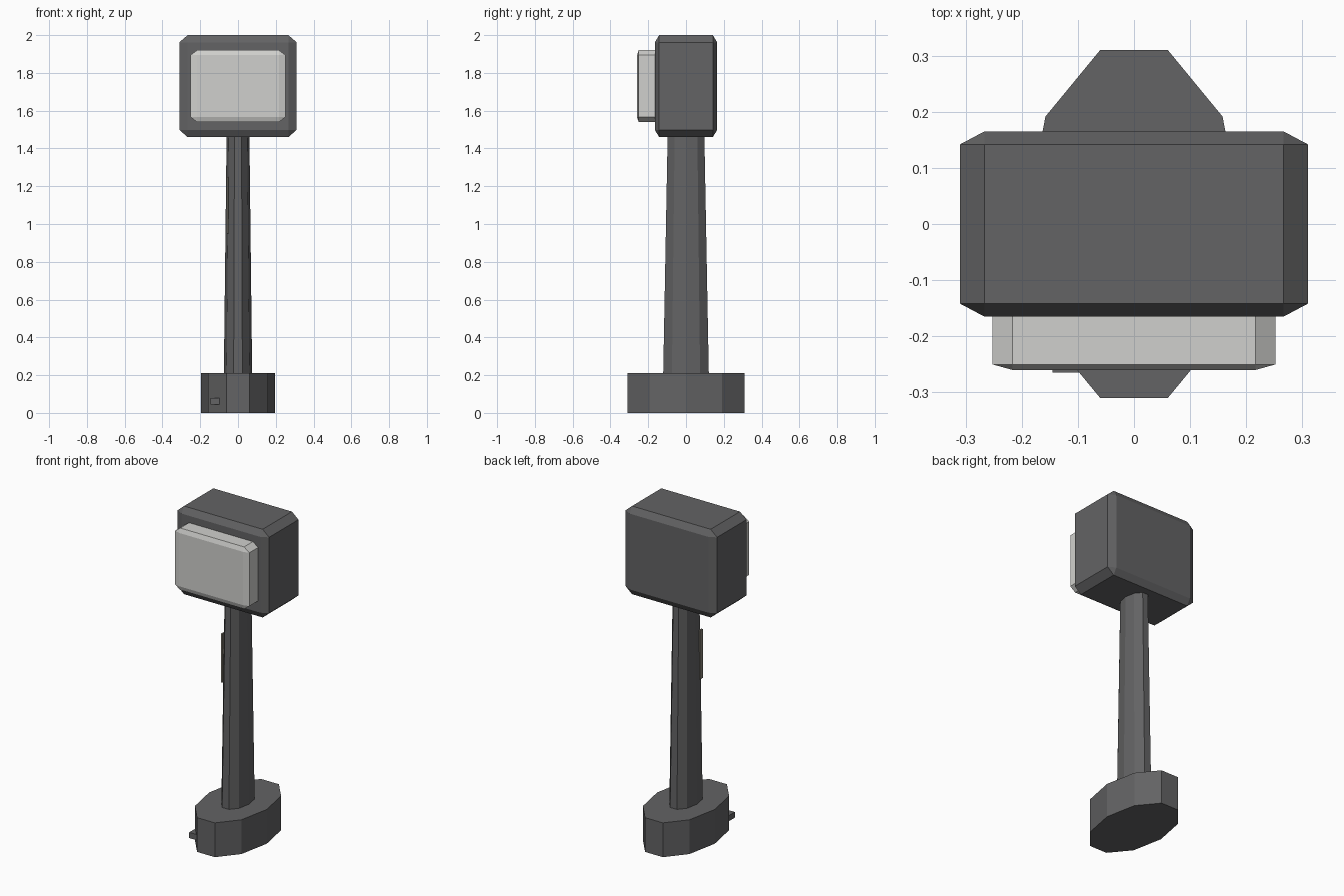
import bpy
import bmesh
from mathutils import Matrix, Vector

cube = bpy.data.objects.get("Cube")
if cube:
    bpy.data.objects.remove(cube, do_unlink=True)


def material(name, rgb):
    mat = bpy.data.materials.new(name)
    mat.use_nodes = True
    mat.diffuse_color = (*rgb, 1)
    mat.node_tree.nodes["Principled BSDF"].inputs["Base Color"].default_value = (*rgb, 1)
    return mat


dark = material("dark grey", (0.125, 0.125, 0.128))
light = material("pale grey", (0.63, 0.63, 0.61))
tan = material("warm grey", (0.25, 0.23, 0.19))


def finish(name, bm, mat):
    bmesh.ops.recalc_face_normals(bm, faces=bm.faces)
    mesh = bpy.data.meshes.new(name)
    bm.to_mesh(mesh)
    bm.free()
    mesh.materials.append(mat)
    obj = bpy.data.objects.new(name, mesh)
    bpy.context.collection.objects.link(obj)
    return obj


def box(name, low, high, mat, bevel=0):
    """Box between two corners; the chamfer is a fraction of each side."""
    low, high = Vector(low), Vector(high)
    bm = bmesh.new()
    bmesh.ops.create_cube(bm, size=1)
    if bevel:
        bmesh.ops.bevel(bm, geom=bm.edges[:], offset=bevel, segments=1, affect='EDGES')
    bmesh.ops.scale(bm, vec=high - low, verts=bm.verts)
    bmesh.ops.translate(bm, vec=(low + high) / 2, verts=bm.verts)
    return finish(name, bm, mat)


def column(name, z0, z1, rx, ry, taper, mat):
    """Ten-sided oval column whose corners lie on the x axis."""
    bm = bmesh.new()
    bmesh.ops.create_cone(bm, cap_ends=True, segments=10, radius1=1, radius2=taper, depth=z1 - z0)
    first = max(bm.verts, key=lambda v: (round(v.co.z, 3), v.co.x)).co
    turn = -Vector((first.x, first.y)).angle_signed(Vector((1, 0)))
    bmesh.ops.rotate(bm, verts=bm.verts, matrix=Matrix.Rotation(-turn, 3, 'Z'))
    # Step half a segment if the turn did not put a corner on the axis
    if max(v.co.x for v in bm.verts) < 0.99:
        bmesh.ops.rotate(bm, verts=bm.verts, matrix=Matrix.Rotation(3.14159265 / 10, 3, 'Z'))
    bmesh.ops.scale(bm, vec=(rx, ry, 1), verts=bm.verts)
    bmesh.ops.translate(bm, vec=(0, 0, (z0 + z1) / 2), verts=bm.verts)
    return finish(name, bm, mat)


# Stand
column("base", 0, 0.21, 0.195, 0.326, 1, dark)
column("pole", 0.2, 1.5, 0.075, 0.127, 0.8, dark)
box("base_tab", (-0.145, -0.265, 0.045), (-0.095, -0.18, 0.08), dark)
box("pole_plate", (-0.059, -0.078, 0.95), (-0.05, -0.05, 1.25), tan)

# Head with its raised screen
box("head", (-0.31, -0.165, 1.46), (0.31, 0.165, 2), dark, 0.07)
box("screen", (-0.252, -0.26, 1.54), (0.252, -0.12, 1.92), light, 0.07)
